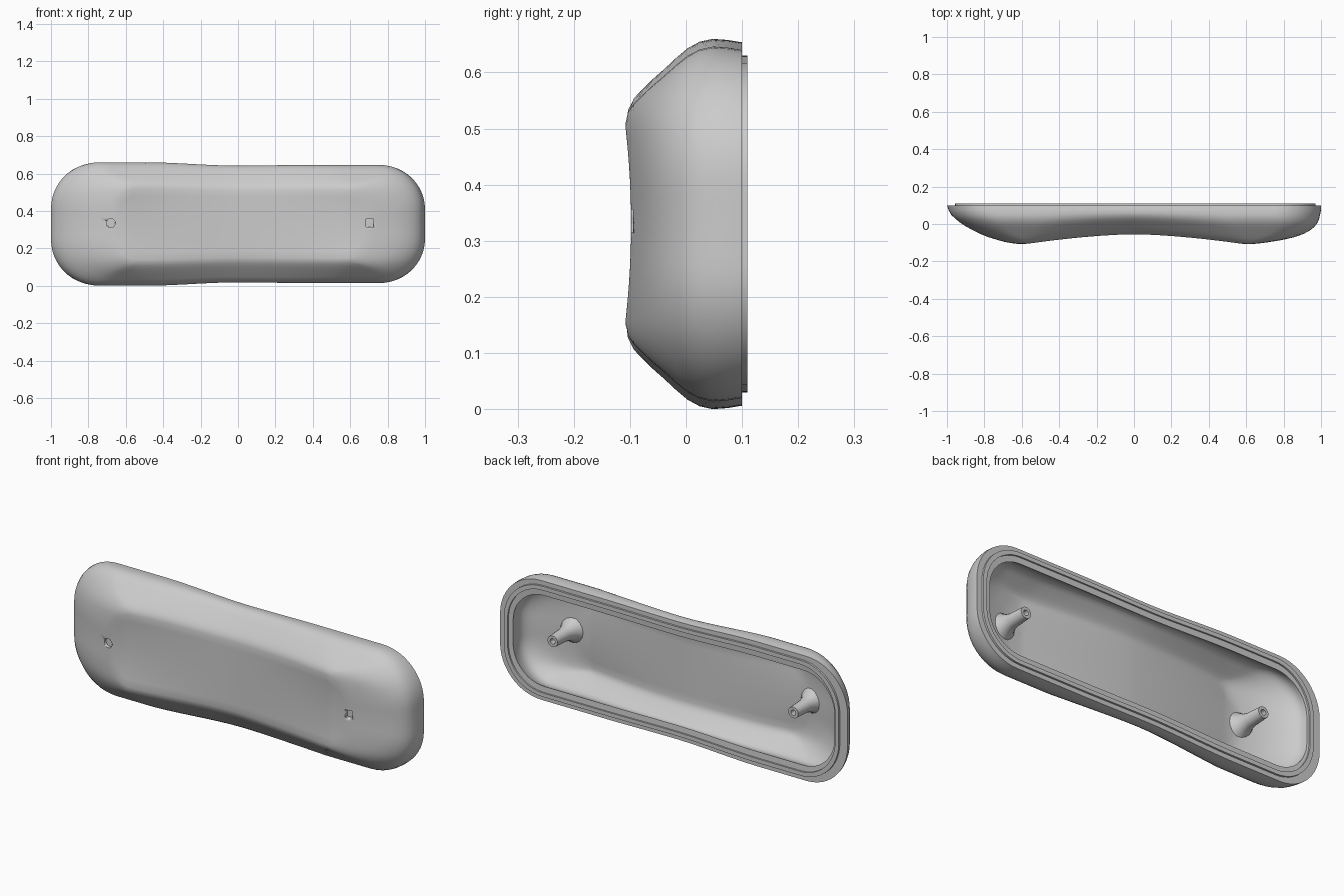
import bpy, bmesh, math
from mathutils import Matrix, Vector

if "Cube" in bpy.data.objects:
    bpy.data.objects.remove(bpy.data.objects["Cube"], do_unlink=True)

grey = bpy.data.materials.new("plain grey")
grey.use_nodes = True
grey.diffuse_color = (0.6, 0.6, 0.6, 1)
grey.node_tree.nodes["Principled BSDF"].inputs["Base Color"].default_value = (0.6, 0.6, 0.6, 1)

MID = 0.33      # height of the long axis
RIM = 0.10      # y of the rear rim
HALF = 0.32     # nominal half height


def ease(t):
    t = min(max(t, 0), 1)
    return t * t * (3 - 2 * t)


def half_height(x):
    # Left end fuller than the right, slight waist between
    return 0.312 + 0.018 * ease(-x / 0.5) + 0.004 * ease(x / 0.4)


def front_depth(x, z):
    # Arched lengthwise, dished between four flat pads
    p = min(abs(x) / 0.6, 1) ** 1.6
    return max(-0.11, -0.055 - 0.043 * p - 0.012 * p * (z / 0.19) ** 2)


def outline(left, right, inset):
    # Rounded rectangle, walked from the right end over the top
    b = max(HALF - inset, 0)
    rz = min(0.25, 0.75 * b)
    rx = max(rz, 0.1)
    x0, x1 = -1 + left, 1 - right
    top = []
    for i in range(3):
        top.append((x1, (b - rz) * i / 3))
    for i in range(13):
        a = math.pi / 2 * i / 12
        top.append((x1 - rx + rx * math.cos(a), b - rz + rz * math.sin(a)))
    for i in range(1, 40):
        top.append((x1 - rx + (x0 - x1 + 2 * rx) * i / 40, b))
    for i in range(13):
        a = math.pi / 2 * (1 + i / 12)
        top.append((x0 + rx + rx * math.cos(a), b - rz + rz * math.sin(a)))
    for i in range(2, -1, -1):
        top.append((x0, (b - rz) * i / 3))
    pts = top + [(x, -z) for x, z in reversed(top[1:-1])]
    return [(x, z * half_height(x) / HALF) for x, z in pts]


def finish(bm, name, angle=35):
    bmesh.ops.remove_doubles(bm, verts=bm.verts, dist=0.0002)
    bmesh.ops.recalc_face_normals(bm, faces=bm.faces)
    mesh = bpy.data.meshes.new(name)
    bm.to_mesh(mesh)
    bm.free()
    obj = bpy.data.objects.new(name, mesh)
    bpy.context.collection.objects.link(obj)
    mesh.materials.append(grey)
    bpy.ops.object.select_all(action='DESELECT')
    obj.select_set(True)
    bpy.context.view_layer.objects.active = obj
    bpy.ops.object.shade_smooth_by_angle(angle=math.radians(angle))
    return obj


def bridge(bm, loops):
    for a, b in zip(loops, loops[1:]):
        n = len(a)
        for i in range(n):
            j = (i + 1) % n
            bm.faces.new((a[i], a[j], b[j], b[i]))


# Wall stations: depth fraction, left inset, right inset, height inset
walls = [(0, 0, 0, 0.006), (0.12, 0.008, 0, 0.002), (0.25, 0.022, 0.005, 0),
         (0.36, 0.045, 0.01, 0.005), (0.46, 0.07, 0.018, 0.016),
         (0.56, 0.10, 0.032, 0.033), (0.66, 0.135, 0.055, 0.052),
         (0.76, 0.175, 0.09, 0.07), (0.85, 0.22, 0.14, 0.088),
         (0.92, 0.265, 0.20, 0.103), (0.97, 0.30, 0.26, 0.118),
         (1, 0.33, 0.30, 0.135)]
# Front panel closes to a line along the middle
panel = [(1, 0.33 + 0.1 * t, 0.30 + 0.1 * t, 0.135 + (HALF - 0.135) * t)
         for t in (0.2, 0.4, 0.6, 0.8, 1)]


def shell_loop(bm, station, inner):
    f, left, right, inset = station
    if inner:
        extra = min(0.06 * (1 - f) + 0.015, HALF - inset)
        left, right, inset = left + extra, right + extra, inset + extra
    verts = []
    for x, z in outline(left, right, inset):
        depth = front_depth(x, z) + (0.03 if inner else 0)
        verts.append(bm.verts.new((x, RIM - (RIM - depth) * f, MID + z)))
    return verts


def flat_loop(bm, left, right, inset, y):
    return [bm.verts.new((x, y, MID + z)) for x, z in outline(left, right, inset)]


# Housing: outer skin, stepped rim with a raised lip, inner skin
bm = bmesh.new()
loops = [shell_loop(bm, s, False) for s in reversed(walls + panel)]
for d, y in ((0.029, RIM), (0.029, 0.11), (0.05, 0.11), (0.05, 0.102)):
    loops.append(flat_loop(bm, d + 0.015, d, d, y))
loops += [shell_loop(bm, s, True) for s in walls + panel]
bridge(bm, loops)
housing = finish(bm, "housing")


# Screw recesses in the front: round on one side, square on the other
def cut_recess(x, sides, radius):
    bm = bmesh.new()
    turn = Matrix.Rotation(math.pi / 2, 4, 'X') @ Matrix.Rotation(math.pi / sides, 4, 'Z')
    bmesh.ops.create_cone(bm, cap_ends=True, segments=sides, radius1=radius,
                          radius2=radius, depth=0.1,
                          matrix=Matrix.Translation((x, -0.129, MID + 0.005)) @ turn)
    cutter = finish(bm, "recess_cutter")
    cutter.hide_render = True
    mod = housing.modifiers.new("recess", 'BOOLEAN')
    mod.operation = 'DIFFERENCE'
    mod.solver = 'EXACT'
    mod.object = cutter
    bpy.context.view_layer.objects.active = housing
    bpy.ops.object.modifier_apply(modifier=mod.name)
    bpy.data.objects.remove(cutter, do_unlink=True)


# Hollow screw posts rising from the inner floor
post_profile = [(0.0, -0.074), (0.07, -0.074), (0.055, -0.055), (0.042, -0.03),
                (0.034, 0.0), (0.029, 0.09), (0.014, 0.09), (0.014, 0.03), (0.0, 0.03)]


def add_post(x, name):
    bm = bmesh.new()
    rings = []
    for r, y in post_profile:
        ring = []
        for i in range(16):
            a = math.tau * i / 16
            ring.append(bm.verts.new((x + r * math.cos(a), y, MID + 0.005 + r * math.sin(a))))
        rings.append(ring)
    bridge(bm, rings)
    finish(bm, name)


cut_recess(-0.68, 16, 0.024)
cut_recess(0.705, 4, 0.029)
add_post(-0.68, "right_screw_post")
add_post(0.705, "left_screw_post")
